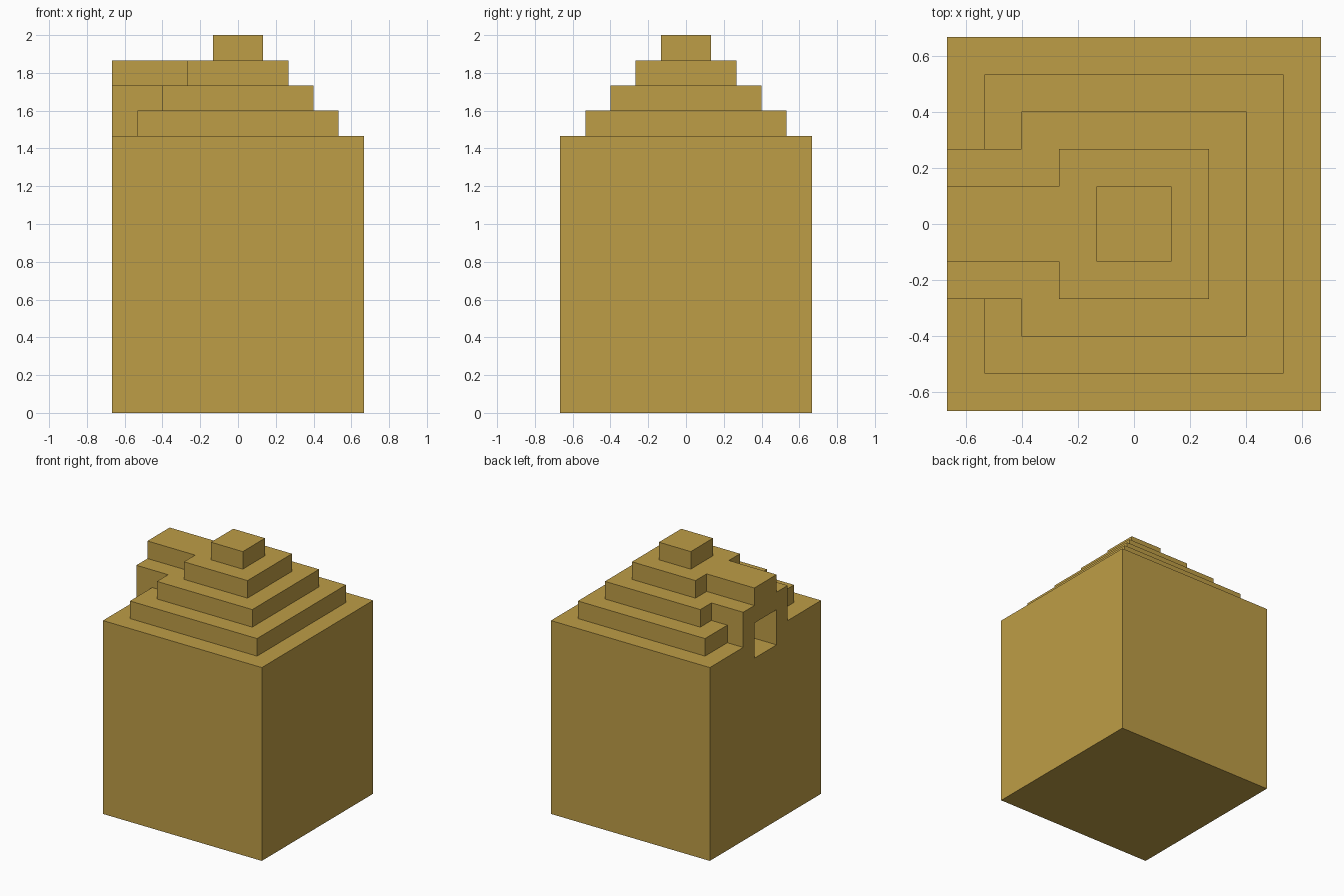
import bpy
import bmesh
from mathutils import Matrix, Vector

# Remove the default cube
default = bpy.data.objects.get("Cube")
if default:
    bpy.data.objects.remove(default, do_unlink=True)

U = 2 / 15  # one block; every part is a whole number of blocks

sandstone = bpy.data.materials.new("sandstone")
sandstone.use_nodes = True
colour = (0.515, 0.337, 0.061, 1)
sandstone.diffuse_color = colour
sandstone.node_tree.nodes["Principled BSDF"].inputs["Base Color"].default_value = colour


def box(name, low, high):
    """Axis-aligned box between two corners given in blocks."""
    low, high = Vector(low) * U, Vector(high) * U
    bm = bmesh.new()
    bmesh.ops.create_cube(
        bm, size=1,
        matrix=Matrix.Translation((low + high) / 2) @ Matrix.Diagonal((*(high - low), 1)))
    mesh = bpy.data.meshes.new(name)
    bm.to_mesh(mesh)
    bm.free()
    mesh.materials.append(sandstone)
    obj = bpy.data.objects.new(name, mesh)
    bpy.context.collection.objects.link(obj)
    return obj


def combine(target, part, operation):
    """Join or cut the part into the target, then discard the part."""
    mod = target.modifiers.new(part.name, "BOOLEAN")
    mod.object, mod.operation, mod.solver = part, operation, "EXACT"
    bpy.context.view_layer.objects.active = target
    bpy.ops.object.modifier_apply(modifier=mod.name)
    bpy.data.objects.remove(part, do_unlink=True)


# Tall square base
BASE = 11
pyramid = box("stepped_pyramid", (-5, -5, 0), (5, 5, BASE))

# Four shrinking steps, each sunk one block into the step below
for i in range(4):
    half = 4 - i
    step = box("step", (-half, -half, BASE + i - 1), (half, half, BASE + i + 1))
    combine(pyramid, step, "UNION")

# Entrance on the right side: wide walls with a narrower roof ridge
combine(pyramid, box("entrance_walls", (-5, -2, BASE - 1), (-1, 2, BASE + 2)), "UNION")
combine(pyramid, box("entrance_roof", (-5, -1, BASE), (-1, 1, BASE + 3)), "UNION")

# Doorway passage, sunk one block into the base
combine(pyramid, box("passage", (-6, -1, BASE - 1), (0, 1, BASE + 1)), "DIFFERENCE")

# Merge coplanar faces left by the joins
bm = bmesh.new()
bm.from_mesh(pyramid.data)
bmesh.ops.remove_doubles(bm, verts=bm.verts, dist=0.0005)
bmesh.ops.dissolve_limit(bm, angle_limit=0.01, verts=bm.verts, edges=bm.edges)
bm.to_mesh(pyramid.data)
bm.free()
